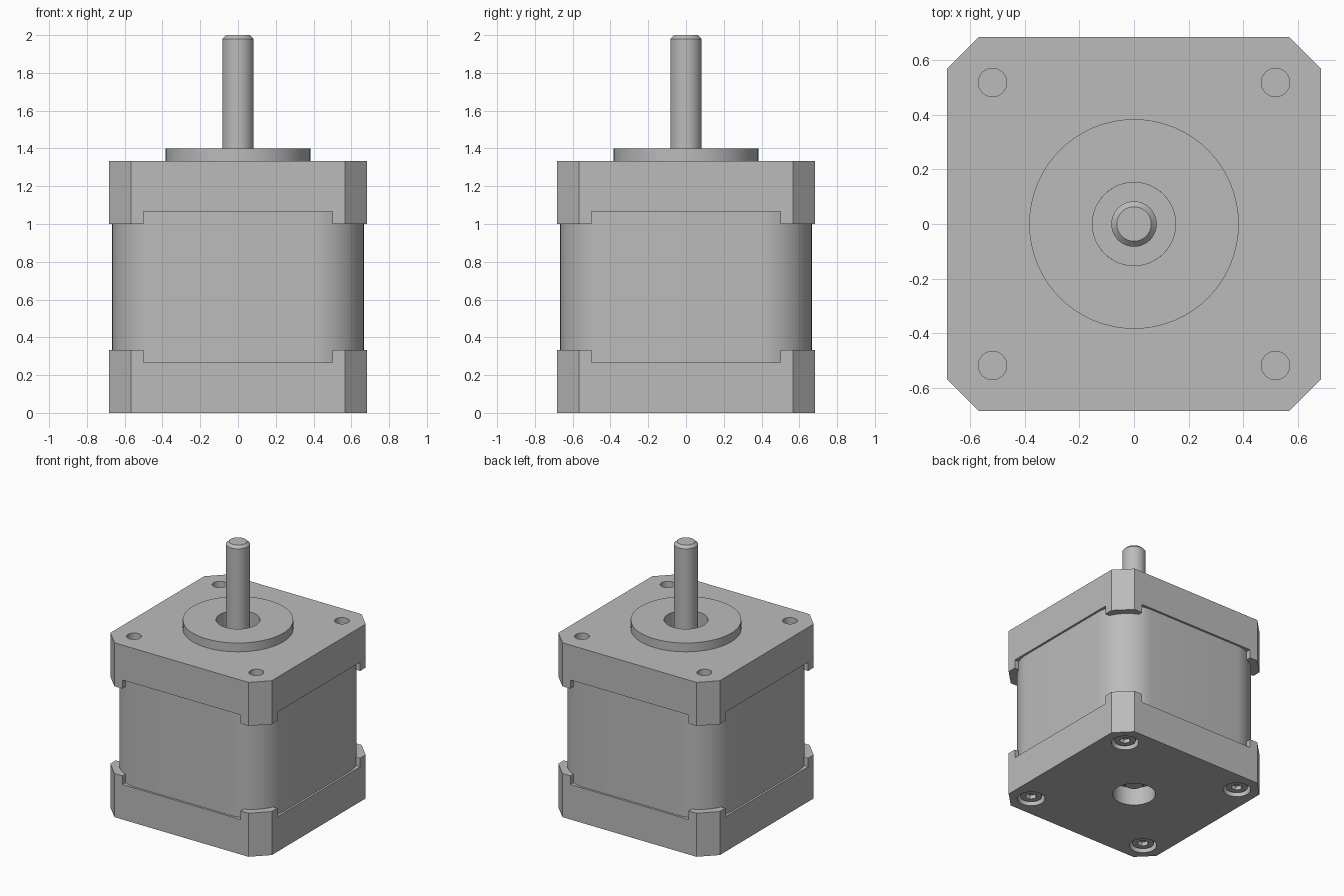
import bpy
import bmesh
import math

cube = bpy.data.objects.get("Cube")
if cube:
    bpy.data.objects.remove(cube, do_unlink=True)

metal = bpy.data.materials.new("grey metal")
metal.use_nodes = True
GREY = (0.5, 0.5, 0.5, 1)
metal.diffuse_color = GREY
metal.node_tree.nodes["Principled BSDF"].inputs["Base Color"].default_value = GREY

HALF, CORNER, TAB = 0.683, 0.567, 0.5   # end cap half width, chamfer start, tab start
BODY, RADIUS = 0.667, 0.27              # body half width and corner radius
CAP, RIM, TOP = 0.267, 0.333, 1.333     # cap height, tab height, total case height
BOLT = 0.517                            # bolt hole offset
QUADS = [(1, 1), (-1, 1), (-1, -1), (1, -1)]


def finish(name, bm):
    bmesh.ops.recalc_face_normals(bm, faces=bm.faces)
    mesh = bpy.data.meshes.new(name)
    bm.to_mesh(mesh)
    bm.free()
    mesh.materials.append(metal)
    obj = bpy.data.objects.new(name, mesh)
    bpy.context.collection.objects.link(obj)
    return obj


def select(obj):
    bpy.ops.object.select_all(action="DESELECT")
    obj.select_set(True)
    bpy.context.view_layer.objects.active = obj


def smooth(obj):
    select(obj)
    bpy.ops.object.shade_smooth_by_angle(angle=math.radians(25))


def prism(name, outline, z0, z1):
    bm = bmesh.new()
    face = bm.faces.new([bm.verts.new((x, y, z0)) for x, y in outline])
    side = bmesh.ops.extrude_face_region(bm, geom=[face])
    verts = [v for v in side["geom"] if isinstance(v, bmesh.types.BMVert)]
    bmesh.ops.translate(bm, verts=verts, vec=(0, 0, z1 - z0))
    return finish(name, bm)


def circle(r, x=0, y=0, n=48):
    return [(x + r * math.cos(math.tau * i / n), y + r * math.sin(math.tau * i / n))
            for i in range(n)]


def box(name, hx, hy, z0, z1):
    return prism(name, [(hx * a, hy * b) for a, b in QUADS], z0, z1)


def lathe(name, profile, x=0, y=0, n=48):
    bm = bmesh.new()
    verts = [bm.verts.new((r, 0, z)) for r, z in profile]
    edges = [bm.edges.new(pair) for pair in zip(verts, verts[1:])]
    bmesh.ops.spin(bm, geom=verts + edges, cent=(0, 0, 0), axis=(0, 0, 1),
                   angle=math.tau, steps=n)
    bmesh.ops.remove_doubles(bm, verts=bm.verts, dist=1e-4)
    bmesh.ops.translate(bm, verts=bm.verts, vec=(x, y, 0))
    obj = finish(name, bm)
    smooth(obj)
    return obj


def cut(target, cutters):
    for cutter in cutters:
        mod = target.modifiers.new("cut", "BOOLEAN")
        mod.operation, mod.solver, mod.object = "DIFFERENCE", "EXACT", cutter
        select(target)
        bpy.ops.object.modifier_apply(modifier=mod.name)
        bpy.data.objects.remove(cutter, do_unlink=True)


def end_cap(name, z0, z1, step0, step1):
    # chamfered block whose edge is stepped back between the corner tabs
    outline = []
    for a, b in QUADS:
        pair = [(HALF * a, CORNER * b), (CORNER * a, HALF * b)]
        outline += pair if a * b > 0 else pair[::-1]
    cap = prism(name, outline, z0, z1)
    cut(cap, [box("step_cutter", TAB, 1, step0, step1),
              box("step_cutter", 1, TAB, step0, step1)])
    return cap


# Rounded body between the caps
body_outline = []
for k, (a, b) in enumerate(QUADS):
    for i in range(13):
        t = math.radians(90 * k + 7.5 * i)
        body_outline.append(((BODY - RADIUS) * a + RADIUS * math.cos(t),
                             (BODY - RADIUS) * b + RADIUS * math.sin(t)))
body = prism("motor_body", body_outline, CAP, TOP - CAP)
smooth(body)

# Front cap with blind mounting holes and a shaft opening
top_cap = end_cap("top_cap", TOP - RIM, TOP, TOP - RIM - 0.1, TOP - CAP)
cut(top_cap, [prism("hole_cutter", circle(0.052, BOLT * a, BOLT * b, 32), TOP - 0.15, TOP + 0.1)
              for a, b in QUADS])
cut(top_cap, [prism("bore_cutter", circle(0.152), TOP - 0.13, TOP + 0.1)])
smooth(top_cap)

# Rear cap with counterbored screw holes and a shaft recess
bottom_cap = end_cap("bottom_cap", 0, RIM, CAP, RIM + 0.1)
cut(bottom_cap, [prism("hole_cutter", circle(0.097, BOLT * a, BOLT * b), -0.1, 0.06)
                 for a, b in QUADS])
cut(bottom_cap, [prism("bore_cutter", circle(0.152), -0.1, 0.14)])
smooth(bottom_cap)

# Raised locating ring around the shaft
lathe("pilot_ring", [(0.152, TOP), (0.383, TOP), (0.383, 1.4), (0.152, 1.4), (0.152, TOP)], n=64)

# Shaft with chamfered ends
lathe("shaft", [(0, 0.08), (0.063, 0.08), (0.083, 0.1), (0.083, 1.98), (0.063, 2), (0, 2)])

# Recessed socket head screws
for a, b in QUADS:
    screw = prism("screw", circle(0.077, BOLT * a, BOLT * b), 0.02, 0.07)
    cut(screw, [prism("socket_cutter", circle(0.04, BOLT * a, BOLT * b, 6), -0.1, 0.05)])
    smooth(screw)
